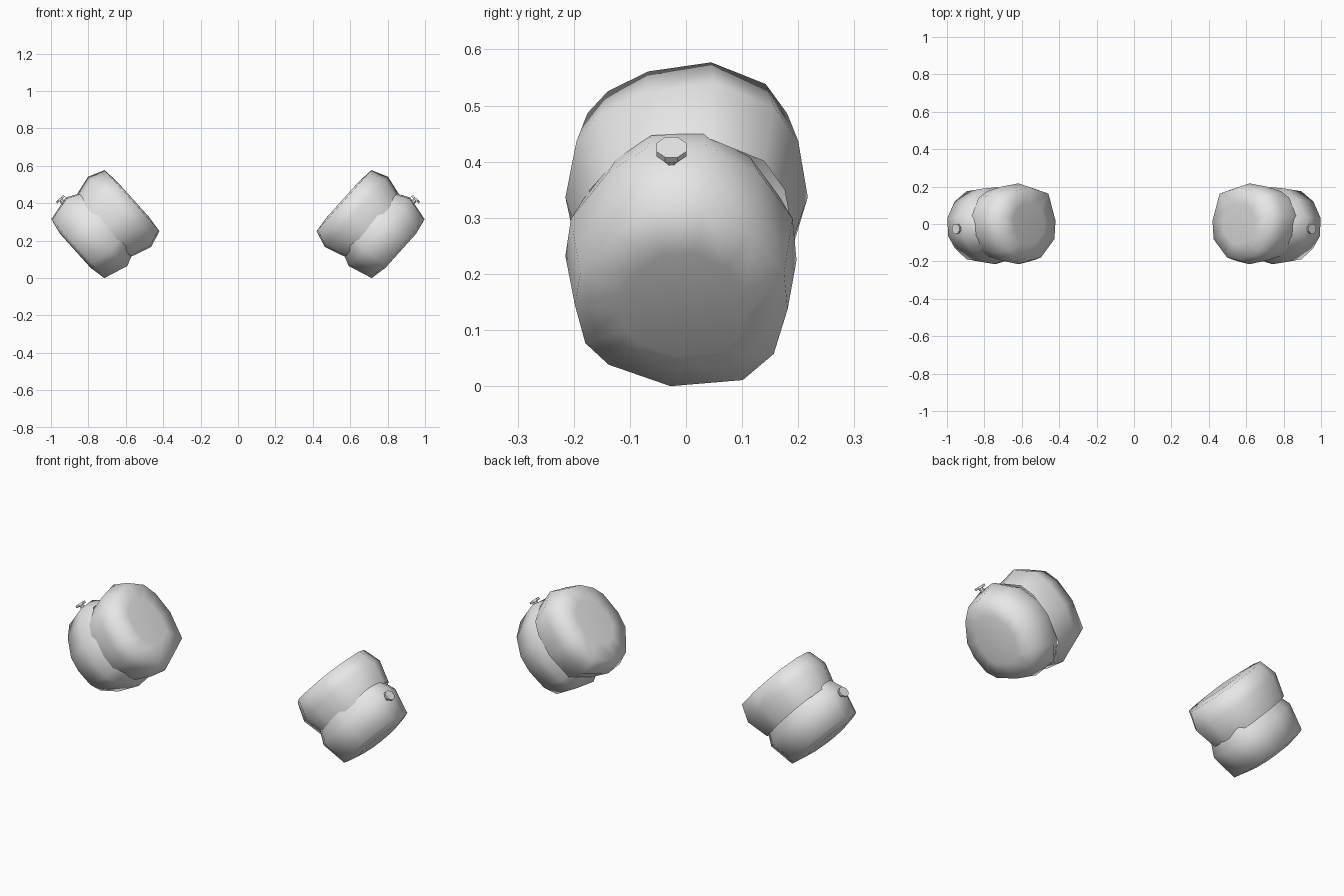
import bpy
import bmesh
import math
from mathutils import Vector

cube = bpy.data.objects.get("Cube")
if cube:
    bpy.data.objects.remove(cube, do_unlink=True)

grey = bpy.data.materials.new("light_grey")
grey.use_nodes = True
grey.diffuse_color = (0.8, 0.8, 0.8, 1)
grey.node_tree.nodes["Principled BSDF"].inputs["Base Color"].default_value = (0.8, 0.8, 0.8, 1)

# Tilted frame of each cuff: AXIS runs down and outwards, CROSS up and outwards
CENTRE = Vector((0.713, 0, 0.285))
AXIS = Vector((0.743, 0, -0.669))
CROSS = Vector((0.669, 0, 0.743))
SIDE = Vector((0, 1, 0))


def place(y, u, v, side):
    p = CENTRE + SIDE * y + CROSS * u + AXIS * v
    return Vector((p.x * side, p.y, p.z))


def loft(name, rings, side, cap_first, cap_last, smooth):
    """Skin a list of rings, each a list of (y, u, v) points."""
    bm = bmesh.new()
    loops = [[bm.verts.new(place(*p, side)) for p in ring] for ring in rings]
    n = len(loops[0])
    for a, b in zip(loops, loops[1:]):
        for i in range(n):
            j = (i + 1) % n
            bm.faces.new((a[i], a[j], b[j], b[i]))
    if cap_first:
        bm.faces.new(loops[0])
    if cap_last:
        bm.faces.new(loops[-1])
    bmesh.ops.recalc_face_normals(bm, faces=bm.faces)
    # Make sure the skin faces outwards
    middle = sum((v.co for v in bm.verts), Vector()) / len(bm.verts)
    if sum((f.calc_center_median() - middle).dot(f.normal) * f.calc_area() for f in bm.faces) < 0:
        bmesh.ops.reverse_faces(bm, faces=bm.faces)
    for f in bm.faces:
        f.smooth = smooth
    mesh = bpy.data.meshes.new(name)
    bm.to_mesh(mesh)
    bm.free()
    mesh.materials.append(grey)
    obj = bpy.data.objects.new(name, mesh)
    bpy.context.collection.objects.link(obj)
    return obj


def scaled(outline, steps):
    return [[(y * sy, u * su, v) for y, u in outline] for v, sy, su in steps]


def disc(radius, u, v, y, sides=8):
    turn = [2 * math.pi * (i + 0.5) / sides for i in range(sides)]
    return [(y + radius * math.cos(t), u, v + radius * math.sin(t)) for t in turn]


# Widest cross-sections as (depth, height) points
UPPER = [(0.05, 0.25), (0.158, 0.19), (0.20, 0.11), (0.217, -0.025), (0.18, -0.19),
         (0.02, -0.255), (-0.09, -0.245), (-0.20, -0.12), (-0.215, -0.025),
         (-0.195, 0.11), (-0.155, 0.17), (-0.075, 0.225)]
LOWER = [(-0.07, 0.24), (0.035, 0.247), (0.13, 0.18), (0.19, 0.07), (0.197, -0.03),
         (0.17, -0.155), (0.11, -0.228), (-0.03, -0.245), (-0.15, -0.185),
         (-0.195, -0.125), (-0.215, -0.02), (-0.205, 0.07), (-0.14, 0.178)]

# Steps along the axis as (position, depth scale, height scale)
UPPER_STEPS = [(-0.204, 0.5, 0.5), (-0.195, 0.9, 0.87), (-0.105, 1, 1), (0.01, 0.88, 0.87)]
LOWER_STEPS = [(-0.01, 0.88, 0.87), (0.057, 1, 1), (0.192, 0.92, 0.86), (0.21, 0.55, 0.5)]

for label, side in (("left", 1), ("right", -1)):
    # Two bulging halves that meet at a narrow waist
    loft(label + "_upper_cuff", scaled(UPPER, UPPER_STEPS), side, True, False, True)
    loft(label + "_lower_cuff", scaled(LOWER, LOWER_STEPS), side, False, True, True)
    # Small stud: stem and flat octagonal head
    loft(label + "_stud_stem", [disc(0.012, u, 0.085, -0.026) for u in (0.20, 0.257)],
         side, True, True, False)
    loft(label + "_stud_head", [disc(0.029, u, 0.085, -0.026) for u in (0.254, 0.266)],
         side, True, True, False)
